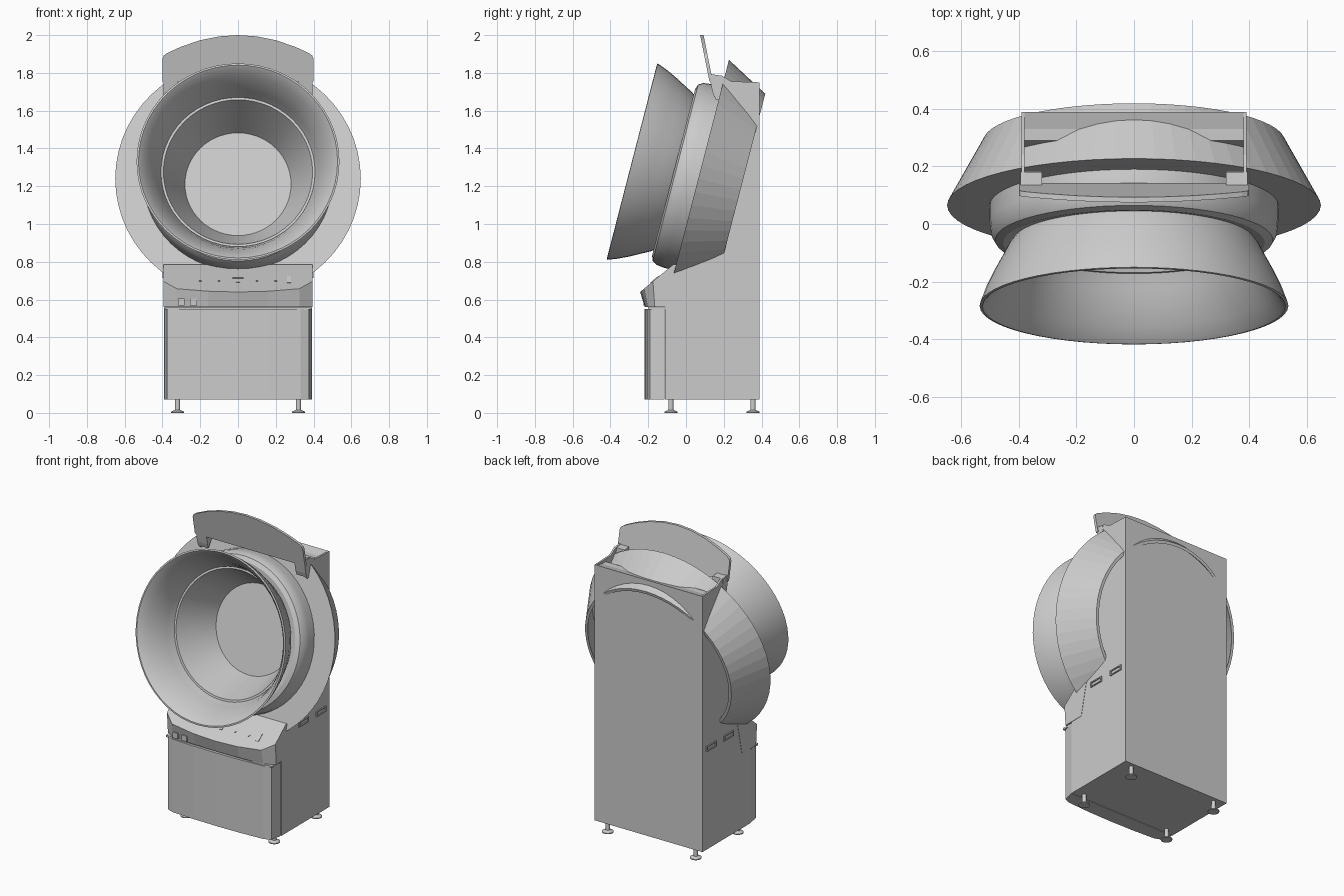
import bpy, bmesh, math
from mathutils import Vector

if "Cube" in bpy.data.objects:
    bpy.data.objects.remove(bpy.data.objects["Cube"])

gray = bpy.data.materials.new("light gray")
gray.diffuse_color = (0.6, 0.6, 0.6, 1)
gray.use_nodes = True
gray.node_tree.nodes["Principled BSDF"].inputs["Base Color"].default_value = gray.diffuse_color

# Tilted axis shared by every round part
C = Vector((0, 0.065, 1.24))
X = Vector((1, 0, 0))
U = Vector((0, 0.25, 0.968)).normalized()
B = Vector((0, 0.968, -0.25)).normalized()


def finish(name, bm, smooth=None):
    bmesh.ops.recalc_face_normals(bm, faces=bm.faces)
    me = bpy.data.meshes.new(name)
    bm.to_mesh(me)
    bm.free()
    me.materials.append(gray)
    ob = bpy.data.objects.new(name, me)
    bpy.context.collection.objects.link(ob)
    if smooth:
        bpy.context.view_layer.objects.active = ob
        ob.select_set(True)
        bpy.ops.object.shade_smooth_by_angle(angle=math.radians(smooth))
        ob.select_set(False)
    return ob


def loft(name, loops, closed=False, caps=True, smooth=None):
    """Skin a list of equal-length closed loops of points."""
    bm = bmesh.new()
    rings = [[bm.verts.new(p) for p in lp] for lp in loops]
    n = len(rings[0])
    pairs = list(zip(rings, rings[1:])) + ([(rings[-1], rings[0])] if closed else [])
    for a, b in pairs:
        for i in range(n):
            j = (i + 1) % n
            bm.faces.new((a[i], a[j], b[j], b[i]))
    if caps and not closed:
        bm.faces.new(rings[0])
        bm.faces.new(rings[-1])
    return finish(name, bm, smooth)


def lathe(name, profile, seg=56, smooth=30, closed=True, caps=False):
    """Spin (radius, depth) points around the tilted axis."""
    loops = []
    for r, d in profile:
        loops.append([C + B * d + r * (math.cos(t) * X + math.sin(t) * U)
                      for t in (2 * math.pi * i / seg for i in range(seg))])
    return loft(name, loops, closed, caps, smooth)


def side_extrude(name, profile, x0, x1):
    """Extrude a (y, z) outline along x."""
    return loft(name, [[(x, y, z) for y, z in profile] for x in (x0, x1)])


def box(name, center, size, axes=None):
    ax = axes or (X, Vector((0, 1, 0)), Vector((0, 0, 1)))
    c = Vector(center)
    loops = []
    for w in (-.5, .5):
        loops.append([c + ax[0] * size[0] * u + ax[1] * size[1] * v + ax[2] * size[2] * w
                      for u, v in ((-.5, -.5), (.5, -.5), (.5, .5), (-.5, .5))])
    return loft(name, loops)


# Cabinet core behind the screen, and the two side plates
side_extrude("cabinet_core", [(-.11, .07), (.39, .07), (.39, 1.75), (.33, 1.735), (.29, 1.735),
                              (.265, 1.66), (.30, 1.59), (.063, .673), (-.11, .6)], -.382, .382)
plate = [(-.11, .07), (.39, .07), (.39, 1.75), (.24, 1.755), (.19, 1.785), (.135, 1.793),
         (.155, 1.66), (.18, 1.655), (-.06, .71), (-.11, .6)]
for s, side in ((1, "right"), (-1, "left")):
    side_extrude(side + "_side_plate", plate, s * .38, s * .392)
    # recessed-grip frames on the side
    for k, y0 in enumerate((.07, .25)):
        for j, (ya, yb, za, zb) in enumerate(((0, .1, .715, .722), (0, .1, .743, .75),
                                              (0, .008, .722, .743), (.092, .1, .722, .743))):
            box(f"{side}_grip_{k}_{j}", (s * .395, y0 + (ya + yb) / 2, (za + zb) / 2),
                (.008, yb - ya, zb - za))

# Front door with bevelled corners and a slight bulge
half = [(.39, -.115), (.375, -.19), (.33, -.207), (.17, -.216)]
plan = half + [(0, -.219)] + [(-x, y) for x, y in reversed(half)]
loft("front_door", [[(x, y, z) for x, y in plan] for z in (.07, .55)])
box("door_gap_strip", (0, -.15, .553), (.77, .1, .012))

# Control panel: sloped top over a bevelled plan
def slope(y):
    return min(.785, .64 + (y + .243) * .83)

half = [(.394, .03, -.02), (.394, -.068, -.06), (.394, -.175, -.165),
        (.325, -.222, -.202), (.16, -.238, -.214)]
pts = half + [(0, -.243, -.218)] + [(-x, a, b) for x, a, b in reversed(half)]
loft("control_panel", [[(x, b, .56) for x, a, b in pts], [(x, a, slope(a)) for x, a, b in pts]])

# Small controls on the panel
tilt = math.atan(.83)
S = Vector((0, math.cos(tilt), math.sin(tilt)))
N = Vector((0, -math.sin(tilt), math.cos(tilt)))


def on_slope(name, x, z, w, h):
    box(name, (x, (z - .64) / .83 - .243, z), (w, h, .008), (X, S, N))


on_slope("card_slot", .27, .705, .02, .055)
on_slope("center_mark_bar", 0, .715, .06, .008)
on_slope("center_mark_dot", 0, .695, .02, .012)
for x in (-.2, -.1, .1, .2):
    on_slope(f"panel_dot_{x}", x, .70, .012, .01)
for i, x in enumerate((-.3, -.235)):
    box(f"coin_button_{i}", (x, -.214, .587), (.036, .022, .036))

# Wide lamp ring, open at the back
lathe("lamp_ring", [(.47, 0), (.65, 0), (.59, .11), (.524, .231), (.505, .231), (.615, .02), (.47, .02)], smooth=None)
# Raised collar in front of it
lathe("collar", [(.40, -.125), (.455, -.135), (.483, -.125), (.497, -.1), (.502, -.06),
                 (.502, .01), (.40, .01)])
# Flared front horn
lathe("horn", [(.415, -.12), (.437, -.15), (.463, -.2), (.49, -.25), (.516, -.305), (.533, -.35),
               (.537, -.361), (.527, -.363), (.515, -.352), (.485, -.31), (.452, -.25),
               (.428, -.19), (.412, -.14), (.402, -.12)], smooth=50)
# Inner cone and round screen
lathe("inner_cone", [(.408, -.14), (.395, -.14), (.28, .12), (.293, .13)])
lathe("screen", [(.285, .118), (.285, .13)], closed=False, caps=True)

# Header sign: arched plate leaning forward, on two brackets
arch = [(-.4, 1.755), (.4, 1.755), (.4, 1.875), (.393, 1.892), (.375, 1.905)]
arch += [(x / 20, 2.0 - .095 * (x / 7.5) ** 2) for x in range(6, -7, -2)]
arch += [(-.375, 1.905), (-.393, 1.892), (-.4, 1.875)]
loft("header_sign", [[(x, .133 - (z - 1.755) * .2 + dy, z) for x, z in arch] for dy in (-.009, .009)])
for s, side in ((1, "right"), (-1, "left")):
    side_extrude(side + "_sign_bracket", [(.122, 1.79), (.18, 1.785), (.185, 1.72), (.15, 1.67), (.14, 1.70)],
                 s * .32, s * .395)

# Levelling feet
for x in (-.32, .32):
    for y in (-.08, .355):
        prof = [(.035, 0), (.035, .006), (.014, .016), (.013, .075)]
        loft(f"foot_{x}_{y}", [[(x + r * math.cos(i * math.pi / 8), y + r * math.sin(i * math.pi / 8), z)
                                for i in range(16)] for r, z in prof], smooth=30)
